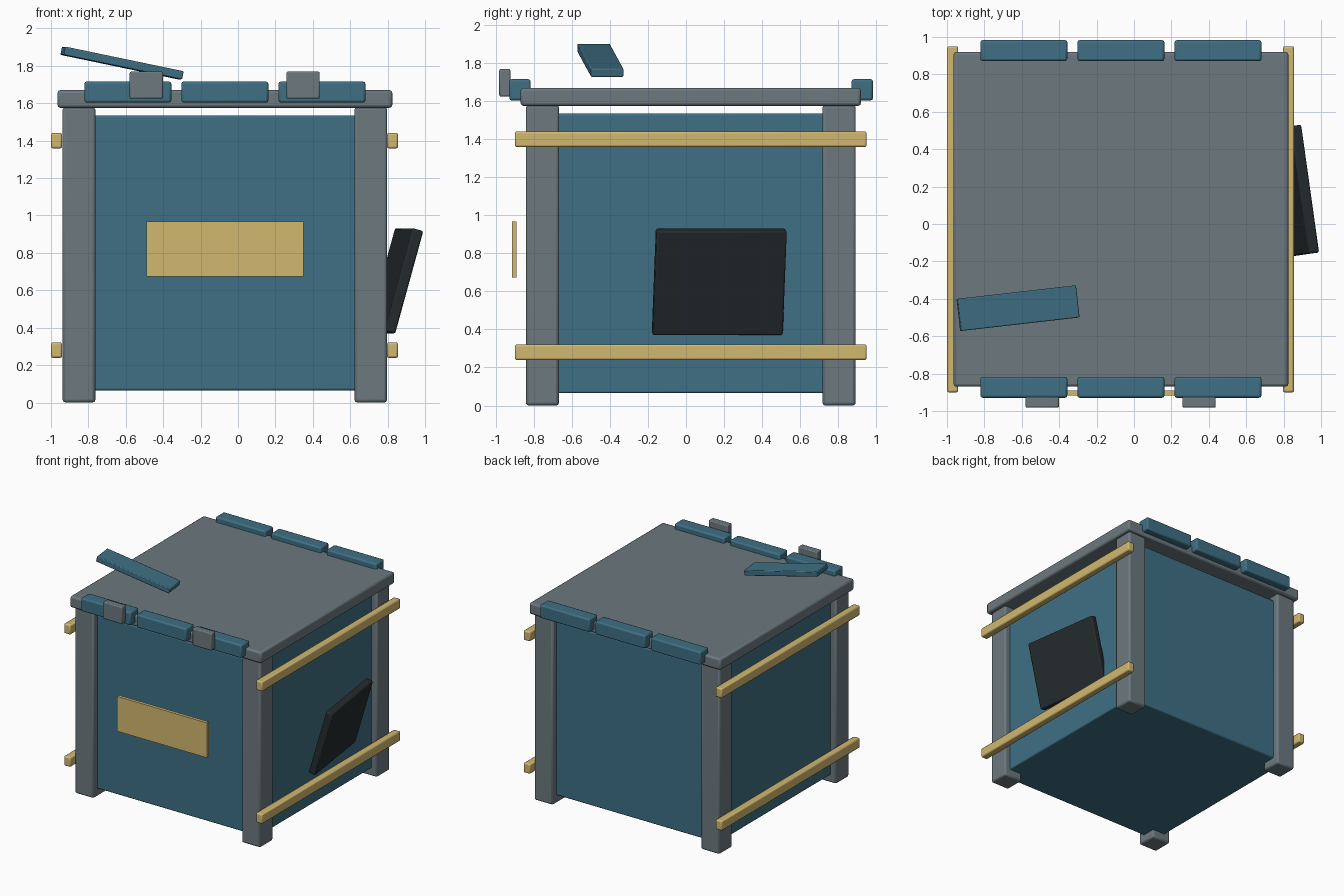
import bpy
from math import radians

if "Cube" in bpy.data.objects:
    bpy.data.objects.remove(bpy.data.objects["Cube"])


def material(name, rgb):
    m = bpy.data.materials.new(name)
    m.diffuse_color = (*rgb, 1)
    m.use_nodes = True
    m.node_tree.nodes["Principled BSDF"].inputs["Base Color"].default_value = m.diffuse_color
    return m


TEAL = material("teal", (0.05, 0.16, 0.23))
GREY = material("grey", (0.15, 0.19, 0.21))
YELLOW = material("yellow", (0.64, 0.48, 0.16))
BLACK = material("black", (0.018, 0.024, 0.027))
CX, CY = -0.07, 0.025          # crate axis


def box(name, loc, size, mat, bevel=0.012, rot=(0, 0, 0)):
    bpy.ops.mesh.primitive_cube_add(size=1, location=loc)
    o = bpy.context.object
    o.name = name
    o.scale = size
    bpy.ops.object.transform_apply(location=False, rotation=False, scale=True)
    o.rotation_euler = [radians(a) for a in rot]
    o.data.materials.append(mat)
    if bevel:
        b = o.modifiers.new("bevel", 'BEVEL')
        b.width = bevel
        b.segments = 2
        bpy.ops.object.shade_smooth_by_angle(angle=radians(35))
    return o


# Crate body and lid
box("body", (CX, CY, 0.80), (1.63, 1.63, 1.47), TEAL, 0.01)
box("lid", (CX, CY, 1.623), (1.79, 1.79, 0.095), GREY, 0.015)

# Corner posts
for sx, sn in ((-1, "left"), (1, "right")):
    for sy, yn in ((-1, "front"), (1, "back")):
        box(f"{yn}_{sn}_post", (CX + sx * 0.78, CY + sy * 0.78, 0.79),
            (0.175, 0.175, 1.58), GREY, 0.015)

# Side rails
for x, sn in ((-0.97, "left"), (0.826, "right")):
    for z, zn in ((0.28, "lower"), (1.40, "upper")):
        box(f"{zn}_{sn}_rail", (x, CY, z), (0.06, 1.85, 0.082), YELLOW, 0.01)

# Bumper blocks on the front and back lid edges
for y, yn in ((-0.873, "front"), (0.927, "back")):
    for i in range(3):
        box(f"{yn}_bumper_{i + 1}", (CX + (i - 1) * 0.519, y, 1.66),
            (0.465, 0.112, 0.112), TEAL, 0.012)

# Front latches
for x, sn in ((-0.49, "left"), (0.348, "right")):
    box(f"{sn}_latch", (x, -0.953, 1.697), (0.178, 0.058, 0.145), GREY, 0.008)

# Blank label plate
box("label_plate", (CX, -0.903, 0.82), (0.84, 0.026, 0.295), YELLOW, 0.0)

# Loose plank floating above the lid
box("loose_plank", (-0.62, -0.45, 1.815), (0.65, 0.173, 0.045), TEAL, 0.006,
    (0, 11.7, 6.5))

# Tilted dark panel cutting into the right side
box("dark_panel", (0.84, 0.175, 0.65), (0.06, 0.69, 0.57), BLACK, 0.01,
    (0, 15.5, 8))
